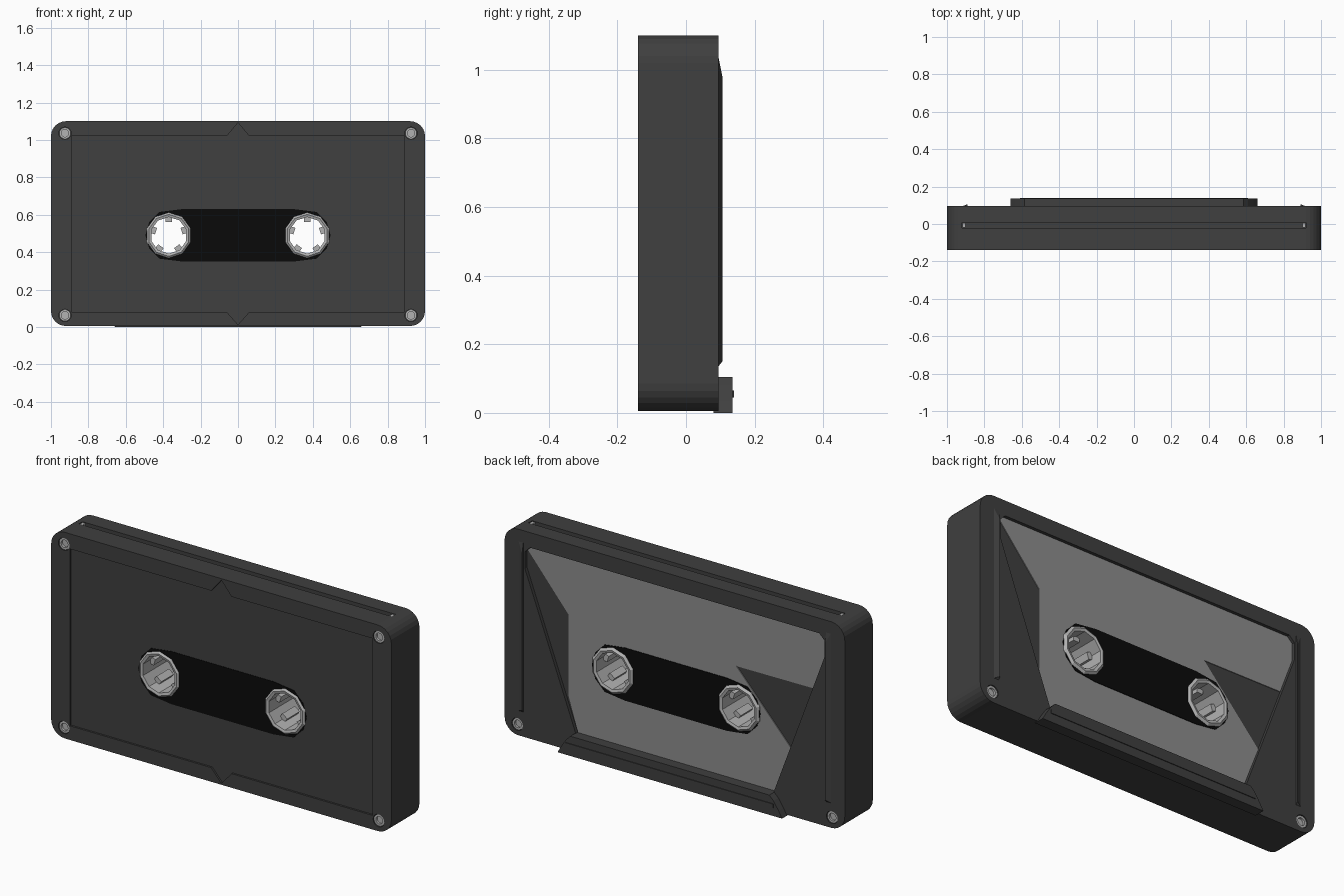
import bpy, bmesh, math

if "Cube" in bpy.data.objects:
    bpy.data.objects.remove(bpy.data.objects["Cube"])


def material(name, v):
    m = bpy.data.materials.new(name)
    m.diffuse_color = (v, v, v, 1)
    m.use_nodes = True
    m.node_tree.nodes["Principled BSDF"].inputs["Base Color"].default_value = m.diffuse_color
    return m


DARK = material("dark_plastic", 0.05)
BLACK = material("window_black", 0.003)
LABEL = material("label_grey", 0.27)
LIGHT = material("light_plastic", 0.45)


def finish(name, bm, mat):
    bmesh.ops.recalc_face_normals(bm, faces=bm.faces)
    me = bpy.data.meshes.new(name)
    bm.to_mesh(me)
    bm.free()
    ob = bpy.data.objects.new(name, me)
    bpy.context.collection.objects.link(ob)
    if mat:
        me.materials.append(mat)
    return ob


def prism(name, pts, y0, y1, mat=None):
    """Extrude an x/z outline from y0 to y1."""
    bm = bmesh.new()
    f = bm.faces.new([bm.verts.new((x, y0, z)) for x, z in pts])
    r = bmesh.ops.extrude_face_region(bm, geom=[f])
    for v in r["geom"]:
        if isinstance(v, bmesh.types.BMVert):
            v.co.y = y1
    return finish(name, bm, mat)


def hull(name, pts, mat):
    bm = bmesh.new()
    for p in pts:
        bm.verts.new(p)
    bmesh.ops.convex_hull(bm, input=bm.verts)
    return finish(name, bm, mat)


def rect(x0, x1, z0, z1):
    return [(x0, z0), (x1, z0), (x1, z1), (x0, z1)]


def circle(cx, cz, r, n):
    return [(cx + r * math.cos(2 * math.pi * i / n),
             cz + r * math.sin(2 * math.pi * i / n)) for i in range(n)]


def rounded(x, z0, z1, r, n=6):
    out = []
    for k, (cx, cz) in enumerate([(x - r, z1 - r), (r - x, z1 - r), (r - x, z0 + r), (x - r, z0 + r)]):
        for i in range(n + 1):
            a = math.pi / 2 * (k + i / n)
            out.append((cx + r * math.cos(a), cz + r * math.sin(a)))
    return out


def lathe(name, cx, cz, profile, n, mat):
    """Spin a closed (radius, y) profile about the y direction."""
    bm = bmesh.new()
    rings = []
    for i in range(n):
        a = 2 * math.pi * (i + 0.5) / n
        rings.append([bm.verts.new((cx + r * math.cos(a), y, cz + r * math.sin(a))) for r, y in profile])
    m = len(profile)
    for i in range(n):
        p, q = rings[i], rings[(i + 1) % n]
        for j in range(m):
            k = (j + 1) % m
            bm.faces.new((p[j], p[k], q[k], q[j]))
    return finish(name, bm, mat)


def cut(ob, cutter):
    mod = ob.modifiers.new("cut", "BOOLEAN")
    mod.operation = "DIFFERENCE"
    mod.solver = "EXACT"
    mod.object = cutter
    bpy.context.view_layer.objects.active = ob
    bpy.ops.object.modifier_apply(modifier=mod.name)
    bpy.data.objects.remove(cutter)


# Shell with shallow front panel, back label recess and top slot
body = prism("cassette_shell", rounded(1, 0.005, 1.1, 0.08), -0.14, 0.095, DARK)
panel = [(-0.89, 0.08), (-0.06, 0.08), (0, 0.012), (0.06, 0.08), (0.89, 0.08),
         (0.89, 1.02), (0.06, 1.02), (0, 1.092), (-0.06, 1.02), (-0.89, 1.02)]
cut(body, prism("c", panel, -0.2, -0.13))
recess = [(-0.58, 0.1), (0.58, 0.1), (0.88, 0.9), (0.88, 0.99), (0.85, 1.02),
          (-0.85, 1.02), (-0.88, 0.99), (-0.88, 0.9)]
cut(body, prism("c", recess, 0.077, 0.2))
cut(body, prism("c", rect(-0.92, 0.92, 1.07, 1.2), -0.022, 0.008))

# Label, with the dark corners of the panel showing past it
label = prism("back_label", [
    (-0.575, 0.1), (0.575, 0.1), (0.635, 0.29), (0.635, 0.718), (0.875, 1.0), (0.85, 1.018),
    (-0.85, 1.018), (-0.878, 0.99), (-0.878, 0.9), (-0.806, 0.71), (-0.353, 0.707),
    (-0.676, 0.356)], 0.07, 0.081, LABEL)

# Windows, front and back
half = [(0.30, 0.14), (0.42, 0.125), (0.475, 0.07), (0.495, 0), (0.475, -0.07), (0.42, -0.125), (0.30, -0.14)]
outline = [(x, 0.49 + z) for x, z in half] + [(-x, 0.49 + z) for x, z in reversed(half)]
front_window = prism("front_window", outline, -0.132, -0.11, BLACK)
back_window = prism("back_window", outline, 0.06, 0.084, BLACK)

# Reels: faceted hubs with five drive teeth, open right through
for s in (-1, 1):
    cx, cz = 0.37 * s, 0.49
    for ob in (body, label, front_window, back_window):
        cut(ob, prism("c", circle(cx, cz, 0.112, 20), -0.3, 0.3))
    lathe("reel_hub", cx, cz, [(0.098, -0.136), (0.112, -0.14), (0.127, -0.128), (0.127, 0.082),
                               (0.112, 0.094), (0.098, 0.09)], 10, LIGHT)
    for i in range(5):
        a = math.pi / 2 + i * 2 * math.pi / 5
        c, d = math.cos(a), math.sin(a)
        pts = [(cx + r * c - t * d, cz + r * d + t * c)
               for r, t in ((0.072, -0.018), (0.1, -0.018), (0.1, 0.018), (0.072, 0.018))]
        prism("reel_tooth", pts, -0.075, 0.03, LIGHT)


# Corner screws in sunken holes: four in front, two behind
def screw(x, z, y, d):
    cut(body, prism("c", circle(x, z, 0.033, 16), y - 0.03, y + 0.03))
    lathe("screw_rim", x, z, [(0.02, y + d * 0.004), (0.031, y + d * 0.004),
                              (0.031, y + d * 0.035), (0.02, y + d * 0.035)], 16, LIGHT)
    prism("screw_head", circle(x, z, 0.021, 16), y + d * 0.016, y + d * 0.035, LIGHT)


for x in (-0.925, 0.925):
    for z in (0.062, 1.036):
        screw(x, z, -0.14, 1)
    screw(x, 0.062, 0.095, -1)

for s in (-1, 1):
    # Pins glimpsed at the ends of the top slot
    prism("slot_pin", rect(s * 0.91 - 0.008, s * 0.91 + 0.008, 1.06, 1.097), -0.02, 0.006, LIGHT)
    # Tapered side ridges on the back
    hull("side_ridge", [(s * x, y, z) for x, y, z in (
        (0.89, 0.09, 0.13), (0.93, 0.09, 0.13), (0.89, 0.09, 1.06), (0.93, 0.09, 1.06),
        (0.89, 0.106, 0.15), (0.89, 0.106, 0.98))], DARK)

# Thicker tape-head block along the bottom of the back
prism("head_block", [(-0.66, 0), (0.66, 0), (0.64, 0.035), (0.61, 0.08), (0.585, 0.105),
                     (-0.585, 0.105), (-0.61, 0.08), (-0.64, 0.035)], 0.08, 0.136, DARK)
prism("head_block_rib", rect(-0.61, 0.61, 0.045, 0.065), 0.13, 0.14, DARK)
